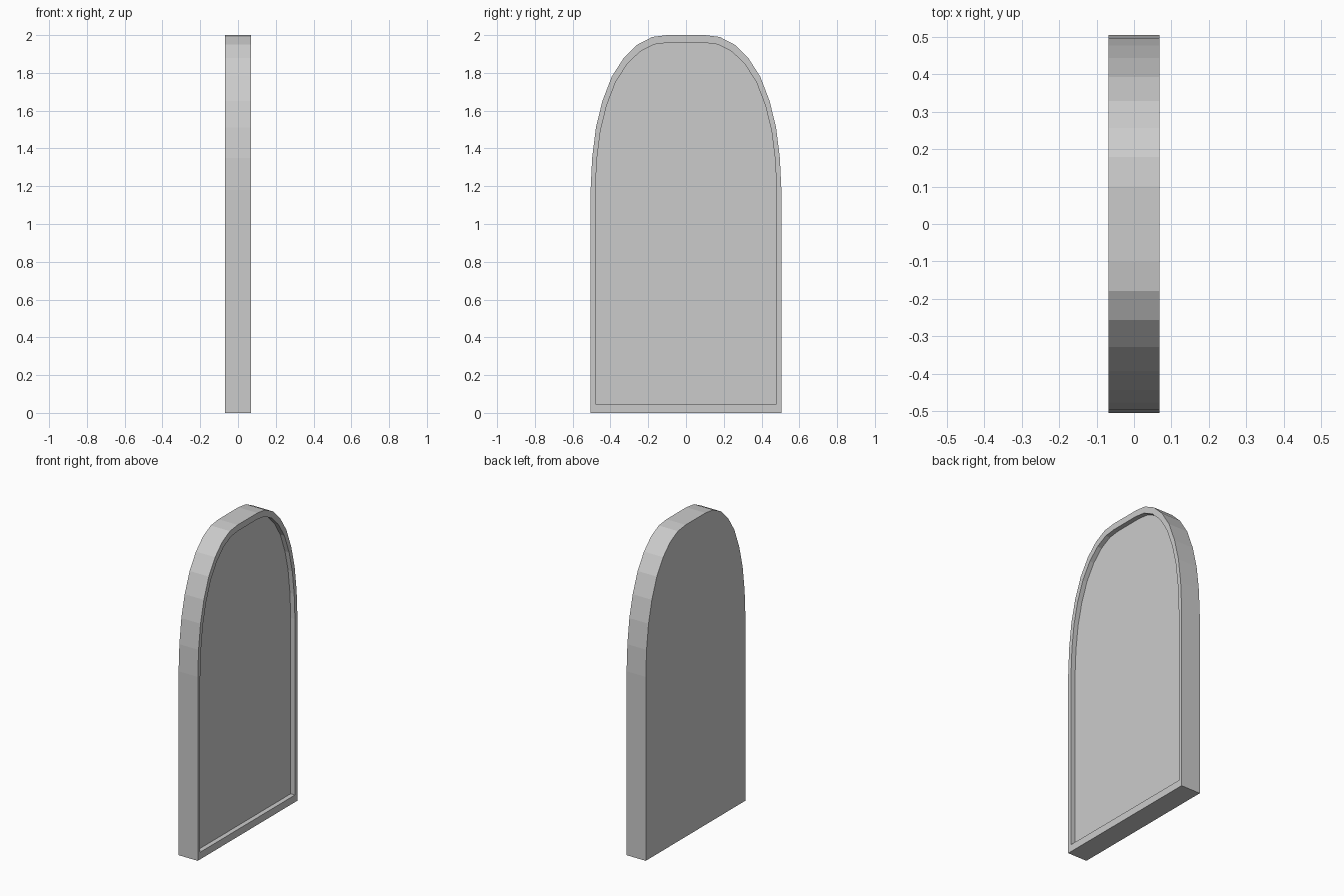
import bpy, bmesh

if "Cube" in bpy.data.objects:
    bpy.data.objects.remove(bpy.data.objects["Cube"])

# Half outline of the arched slab as (y, z)
half = [(0.505, 0), (0.505, 1.18), (0.497, 1.35), (0.477, 1.51), (0.443, 1.65),
        (0.393, 1.78), (0.329, 1.88), (0.257, 1.95), (0.179, 1.99), (0.10, 2.0)]
outline = half + [(-y, z) for y, z in reversed(half)]
inner = [(y * 0.95, 1.003 + (z - 1) * 0.957) for y, z in outline]
HALF_T = 0.068
RECESS = 0.03

bm = bmesh.new()


def ring(points, x):
    return [bm.verts.new((x, y, z)) for y, z in points]


def bridge(a, b):
    n = len(a)
    for i in range(n):
        j = (i + 1) % n
        bm.faces.new((a[i], a[j], b[j], b[i]))


# Flat back, outer edge, rim, recess wall and recessed panel
rings = [ring(outline, -HALF_T), ring(outline, HALF_T),
         ring(inner, HALF_T), ring(inner, HALF_T - RECESS)]
for a, b in zip(rings, rings[1:]):
    bridge(a, b)
bm.faces.new(rings[0])
bm.faces.new(rings[-1])
bmesh.ops.recalc_face_normals(bm, faces=bm.faces)

mesh = bpy.data.meshes.new("arched_panel")
bm.to_mesh(mesh)
bm.free()
bpy.context.collection.objects.link(bpy.data.objects.new("arched_panel", mesh))
